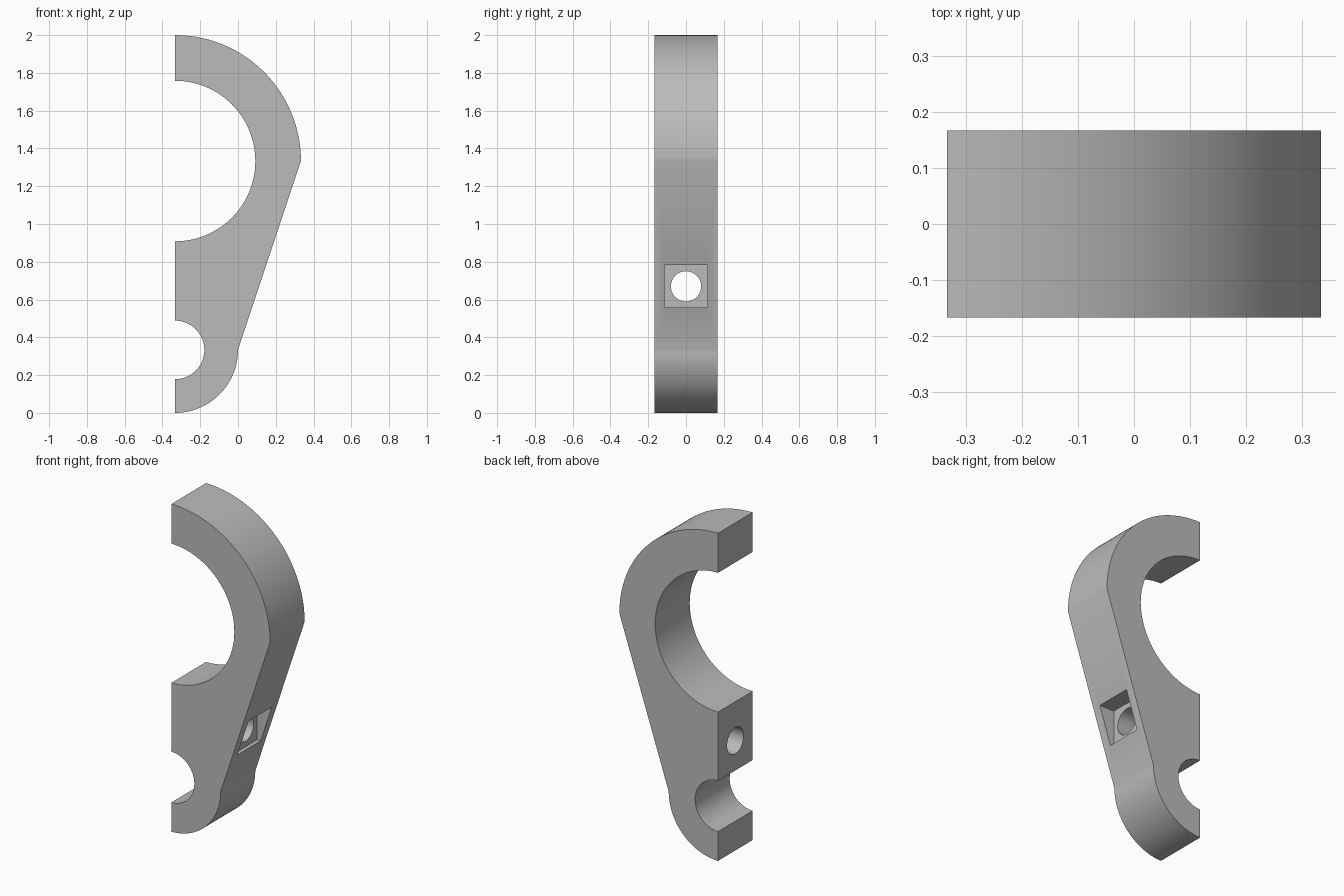
import bpy, bmesh
from math import sin, cos, pi, radians
from mathutils import Matrix

cube = bpy.data.objects.get("Cube")
if cube:
    bpy.data.objects.remove(cube, do_unlink=True)

# Main dimensions
CUT_X = -1 / 3                 # flat split plane
HALF_DEPTH = 1 / 6
BIG_Z, BIG_OUTER, BIG_BORE = 4 / 3, 2 / 3, 0.425
SMALL_Z, SMALL_OUTER, SMALL_BORE = 1 / 3, 1 / 3, 0.155
BOLT_Z = 0.67

grey = bpy.data.materials.new("plain_grey")
grey.use_nodes = True
grey.diffuse_color = (0.5, 0.5, 0.5, 1)
grey.node_tree.nodes["Principled BSDF"].inputs["Base Color"].default_value = grey.diffuse_color


def arc(z, radius, start, end, steps=48):
    """Points on an arc about the split plane, angles in degrees from +x."""
    angles = [radians(start + (end - start) * i / steps) for i in range(steps + 1)]
    return [(CUT_X + radius * cos(a), z + radius * sin(a)) for a in angles]


def make_object(name, bm):
    bmesh.ops.recalc_face_normals(bm, faces=bm.faces)
    mesh = bpy.data.meshes.new(name)
    bm.to_mesh(mesh)
    bm.free()
    mesh.materials.append(grey)
    obj = bpy.data.objects.new(name, mesh)
    bpy.context.collection.objects.link(obj)
    return obj


# Clamp body: outer outline down, then the two bores back up
outline = (arc(BIG_Z, BIG_OUTER, 90, 0) + arc(SMALL_Z, SMALL_OUTER, 0, -90)
           + arc(SMALL_Z, SMALL_BORE, -90, 90) + arc(BIG_Z, BIG_BORE, -90, 90))
bm = bmesh.new()
face = bm.faces.new([bm.verts.new((x, -HALF_DEPTH, z)) for x, z in outline])
extruded = bmesh.ops.extrude_face_region(bm, geom=[face])["geom"]
bmesh.ops.translate(bm, vec=(0, 2 * HALF_DEPTH, 0),
                    verts=[v for v in extruded if isinstance(v, bmesh.types.BMVert)])
body = make_object("clamp_half", bm)

# Bolt hole cutter along x
bm = bmesh.new()
bmesh.ops.create_cone(bm, cap_ends=True, segments=64, radius1=0.08, radius2=0.08, depth=2,
                      matrix=Matrix.Translation((0, 0, BOLT_Z)) @ Matrix.Rotation(pi / 2, 4, 'Y'))
hole = make_object("bolt_hole_cutter", bm)

# Square nut pocket cutter, open to the sloping side
bm = bmesh.new()
bmesh.ops.create_cube(bm, size=1, matrix=Matrix.Translation((0.3, 0, BOLT_Z))
                      @ Matrix.Diagonal((0.5, 0.226, 0.226, 1)))
pocket = make_object("nut_pocket_cutter", bm)

# Cut the pocket and hole, then discard the cutters
bpy.context.view_layer.objects.active = body
body.select_set(True)
for cutter in (pocket, hole):
    cutter.hide_render = True
    mod = body.modifiers.new(cutter.name, 'BOOLEAN')
    mod.operation = 'DIFFERENCE'
    mod.solver = 'EXACT'
    mod.object = cutter
    bpy.ops.object.modifier_apply(modifier=mod.name)
    bpy.data.objects.remove(cutter, do_unlink=True)

bpy.ops.object.shade_smooth_by_angle(angle=radians(30))
